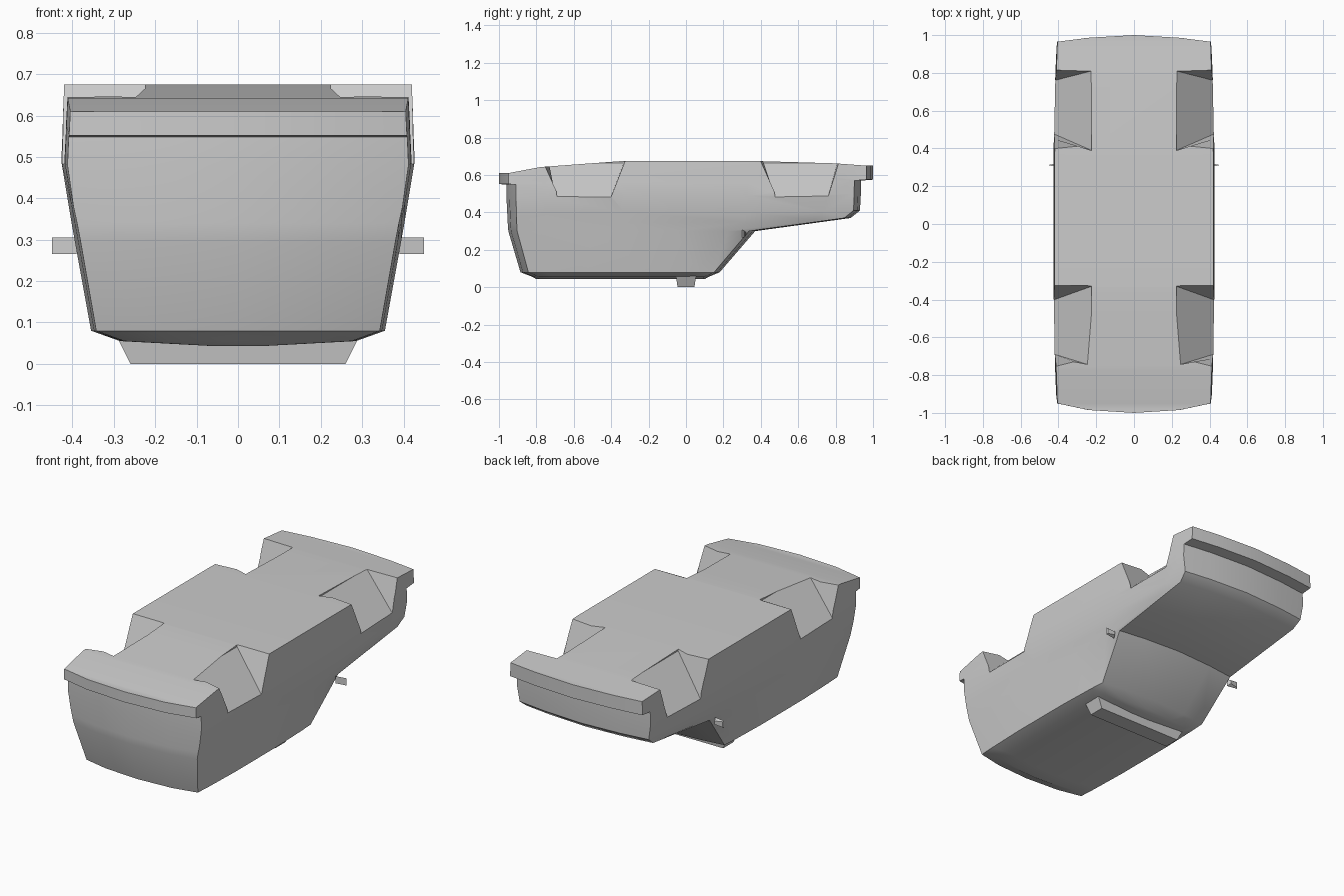
import bpy, bmesh, math

cube = bpy.data.objects.get("Cube")
if cube:
    bpy.data.objects.remove(cube)

grey = bpy.data.materials.new("plain_grey")
grey.use_nodes = True
grey.diffuse_color = (0.6, 0.6, 0.6, 1)
grey.node_tree.nodes["Principled BSDF"].inputs["Base Color"].default_value = (0.6, 0.6, 0.6, 1)


def finish(name, bm):
    """Turn a bmesh into a coloured object."""
    bmesh.ops.recalc_face_normals(bm, faces=bm.faces)
    mesh = bpy.data.meshes.new(name)
    bm.to_mesh(mesh)
    bm.free()
    mesh.materials.append(grey)
    obj = bpy.data.objects.new(name, mesh)
    bpy.context.collection.objects.link(obj)
    return obj


def prism(name, near, far):
    """Solid between two matching polygons."""
    bm = bmesh.new()
    a = [bm.verts.new(p) for p in near]
    b = [bm.verts.new(p) for p in far]
    n = len(a)
    for i in range(n):
        j = (i + 1) % n
        bm.faces.new((a[i], a[j], b[j], b[i]))
    bm.faces.new(a[::-1])
    bm.faces.new(b)
    return finish(name, bm)


def smooth(obj, degrees):
    bpy.ops.object.select_all(action="DESELECT")
    obj.select_set(True)
    bpy.context.view_layer.objects.active = obj
    bpy.ops.object.shade_smooth_by_angle(angle=math.radians(degrees))


# Body shell: stacked plan outlines (z front, z middle, z rear, y front, y rear, half width)
slices = [
    (.61, .675, .65, -1, 1, .42),
    (.552, .60, .575, -1, 1, .423),
    (.548, .56, .57, -.96, .935, .424),
    (.48, .49, .50, -.96, .935, .427),
    (.38, .40, .41, -.955, .93, .412),
    (.34, .345, .37, -.953, .88, .403),
    (.30, .30, .30, -.95, .37, .395),
    (.08, .08, .08, -.885, .18, .355),
    (.055, .055, .055, -.82, .12, .285),
    (.043, .043, .043, -.80, .10, .06),
]


def half_outline(zf, zm, zr, yf, yr, w):
    """Points from the front centre along the left side to the rear centre."""
    bow_f, bow_r = .05 * w / .42, .035 * w / .42
    a, b = yf + bow_f, yr - bow_r
    pts = [(0, yf, zf), (.57 * w, yf + .3 * bow_f, zf)]
    zs = (zf, (zf + zm) / 2, zm, zm, (zm + zr) / 2, zr)
    for f, k, z in zip((0, .09, .32, .685, .91, 1), (.965, .98, 1, 1, .98, .965), zs):
        pts.append((w * k, a + (b - a) * f, z))
    return pts + [(.57 * w, yr - .4 * bow_r, zr), (0, yr, zr)]


bm = bmesh.new()
rings = []
for s in slices:
    half = half_outline(*s)
    mirrored = [(-x, y, z) for x, y, z in half[-2:0:-1]]
    rings.append([bm.verts.new(p) for p in half + mirrored])
n = len(rings[0])
for upper, lower in zip(rings, rings[1:]):
    for i in range(n):
        j = (i + 1) % n
        bm.faces.new((upper[i], upper[j], lower[j], lower[i]))
for ring in (rings[0], rings[-1]):
    bm.faces.new((ring[0], ring[1], ring[2], ring[-2], ring[-1]))
    for i in range(2, 7):
        bm.faces.new((ring[i], ring[i + 1], ring[-i - 1], ring[-i]))
    bm.faces.new((ring[7], ring[8], ring[9], ring[10], ring[11]))
body = finish("body_shell", bm)


# Wheel wells: wedges sloping down and outwards, cut into the four corners
def wheel_well(name, side, inner, top, low, z_in):
    out, slope = .5, (z_in - .485) / .195
    z_out = z_in - slope * (out - .225)
    k = (out - .225) / .195
    lift = .1
    y0, y1 = (inner[i] + (low[i] - inner[i]) * k for i in (0, 1))
    t0, t1 = (inner[i] + (top[i] - inner[i]) * k for i in (0, 1))
    up = (z_in + lift)
    g = lift * .4
    near = [(side * .225, inner[0], z_in), (side * .225, inner[1], z_in),
            (side * .225, inner[1] + g * .3, up), (side * .225, inner[0] - g * .3, up)]
    far = [(side * out, y0, z_out), (side * out, y1, z_out),
           (side * out, t1 + g, up), (side * out, t0 - g, up)]
    cutter = prism(name, near, far)
    cutter.hide_render = True
    cut = body.modifiers.new(name, "BOOLEAN")
    cut.operation, cut.solver, cut.object = "DIFFERENCE", "EXACT", cutter
    bpy.context.view_layer.objects.active = body
    bpy.ops.object.modifier_apply(modifier=name)
    bpy.data.objects.remove(cutter)


for side, label in ((1, "left"), (-1, "right")):
    wheel_well("front_well_" + label, side, (-.75, -.33), (-.78, -.33), (-.69, -.40), .665)
    wheel_well("rear_well_" + label, side, (.39, .81), (.39, .81), (.475, .76), .665)
smooth(body, 40)

# Roof bar under the shell
prism("roof_bar",
      [(x, y, 0) for x, y in ((-.26, -.045), (.26, -.045), (.26, .045), (-.26, .045))],
      [(x, y, .07) for x, y in ((-.295, -.055), (.295, -.055), (.295, .055), (-.295, .055))])

# Side mirrors: thin tapered plates
for side, label in ((1, "left"), (-1, "right")):
    prism("mirror_" + label,
          [(side * x, y, z) for x, y, z in ((.39, .30, .265), (.45, .31, .265), (.45, .31, .305), (.39, .30, .305))],
          [(side * x, y, z) for x, y, z in ((.40, .32, .275), (.445, .315, .27), (.445, .315, .30), (.40, .32, .295))])
